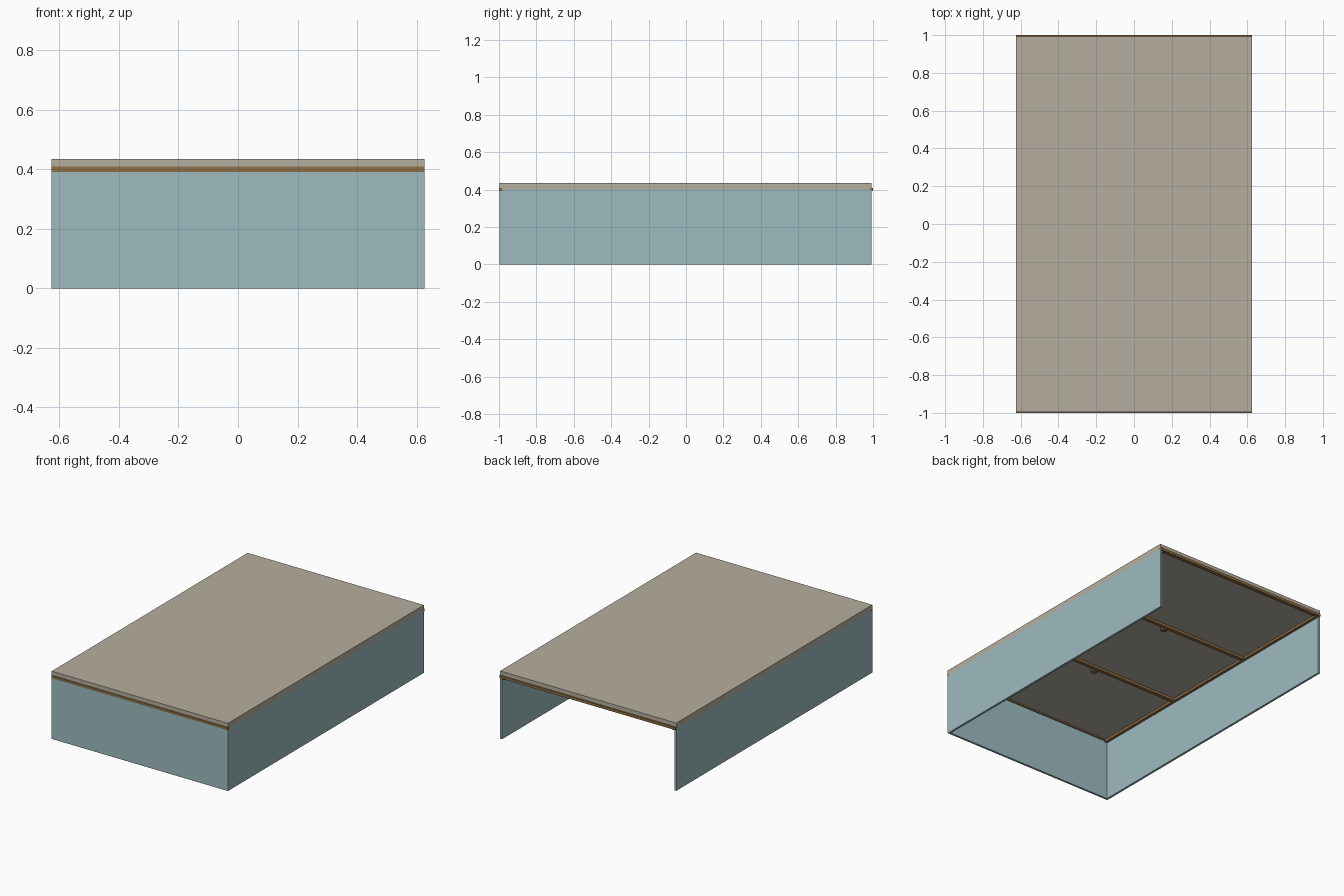
import bpy

if "Cube" in bpy.data.objects:
    bpy.data.objects.remove(bpy.data.objects["Cube"])


def material(name, rgb):
    m = bpy.data.materials.new(name)
    m.diffuse_color = (*rgb, 1.0)
    m.use_nodes = True
    m.node_tree.nodes["Principled BSDF"].inputs["Base Color"].default_value = m.diffuse_color
    return m


TEAL = material("pale teal", (0.34, 0.50, 0.52))
TAN = material("warm grey", (0.47, 0.43, 0.35))
BROWN = material("wood brown", (0.27, 0.155, 0.06))


def box(name, x, y, z, mat):
    """Box from (min, max) ranges on each axis."""
    bpy.ops.mesh.primitive_cube_add(size=1, location=[sum(r) / 2 for r in (x, y, z)])
    ob = bpy.context.object
    ob.name = name
    ob.scale = [r[1] - r[0] for r in (x, y, z)]
    bpy.ops.object.transform_apply(location=False, rotation=False, scale=True)
    ob.data.materials.append(mat)
    return ob


W = 0.626                  # half width
Y0, Y1 = -0.996, 0.992     # ends of the panels
T = 0.014                  # panel thickness
TOP = 0.435

# Top slab
box("top_slab", (-W, W), (Y0, Y1), (0.409, TOP), TAN)
box("top_slab_core", (-W, W), (Y0 + 0.012, Y1 - 0.012), (0.401, 0.409), TAN)

# Front panel (the back stays open)
box("front_panel", (-W, W), (Y0, Y0 + T), (0, 0.392), TEAL)

# Side panels with the inner rails that carry the slab
for side, s in (("left", -1), ("right", 1)):
    box(side + "_panel", sorted((s * W, s * (W - T))), (Y0 + T, Y1), (0, 0.401), TEAL)
    box(side + "_rail", sorted((s * (W - T), s * (W - T - 0.018))),
        (Y0 + T, Y1), (0.385, 0.401), BROWN)

# Rails across both ends, standing slightly proud of the slab
box("front_rail", (-W, W), (-1.0, -0.975), (0.392, 0.409), BROWN)
box("back_rail", (-W, W), (0.975, 1.0), (0.392, 0.409), BROWN)

# Cross bars under the slab, each with a small round fitting
for i, y in enumerate((-0.345, 0.305)):
    box(f"cross_bar_{i + 1}", (-W + T, W - T), (y - 0.012, y + 0.012), (0.385, 0.401), BROWN)
    bpy.ops.mesh.primitive_cylinder_add(vertices=24, radius=0.02, depth=0.021,
                                        location=(0, y - 0.025, 0.3905))
    ob = bpy.context.object
    ob.name = f"round_fitting_{i + 1}"
    ob.data.materials.append(BROWN)
    bpy.ops.object.shade_smooth_by_angle()
